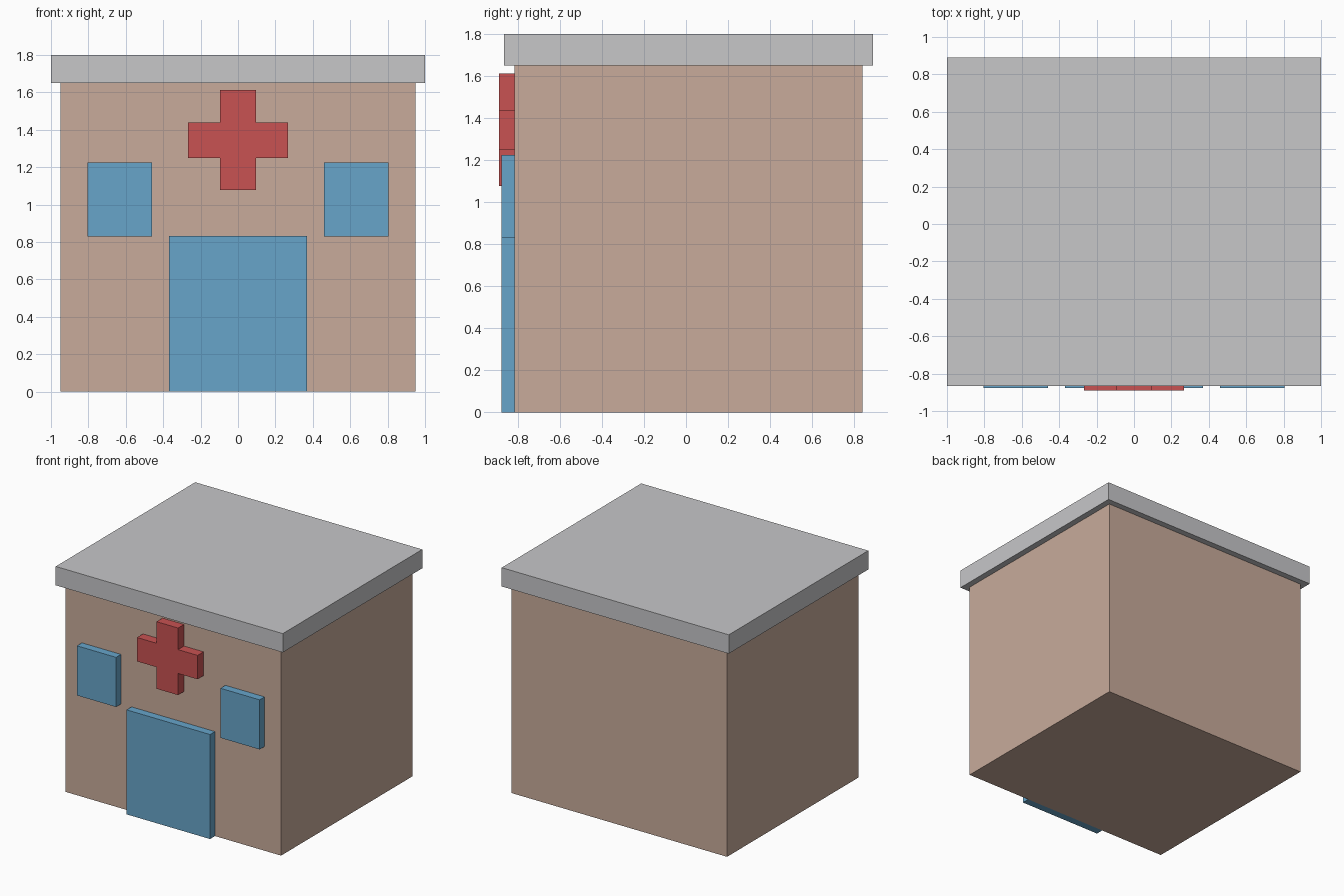
import bpy
import bmesh

cube = bpy.data.objects.get("Cube")
if cube:
    bpy.data.objects.remove(cube, do_unlink=True)


def material(name, rgb):
    mat = bpy.data.materials.new(name)
    mat.use_nodes = True
    colour = (*rgb, 1.0)
    mat.diffuse_color = colour
    mat.node_tree.nodes["Principled BSDF"].inputs["Base Color"].default_value = colour
    return mat


def extrude_front(name, outline, y_front, y_back, mat):
    """Flat x-z outline, extruded from y_front to y_back."""
    bm = bmesh.new()
    face = bm.faces.new([bm.verts.new((x, y_front, z)) for x, z in outline])
    result = bmesh.ops.extrude_face_region(bm, geom=[face], use_keep_orig=True)
    moved = [v for v in result["geom"] if isinstance(v, bmesh.types.BMVert)]
    bmesh.ops.translate(bm, verts=moved, vec=(0, y_back - y_front, 0))
    bmesh.ops.recalc_face_normals(bm, faces=bm.faces)
    mesh = bpy.data.meshes.new(name)
    bm.to_mesh(mesh)
    bm.free()
    mesh.materials.append(mat)
    obj = bpy.data.objects.new(name, mesh)
    bpy.context.collection.objects.link(obj)
    return obj


def box(name, x, y, z, mat):
    outline = [(x[0], z[0]), (x[1], z[0]), (x[1], z[1]), (x[0], z[1])]
    return extrude_front(name, outline, y[0], y[1], mat)


wall_tan = material("wall tan", (0.578, 0.407, 0.328))
roof_grey = material("roof grey", (0.571, 0.571, 0.584))
glass_blue = material("glass blue", (0.136, 0.376, 0.591))
cross_red = material("cross red", (0.578, 0.084, 0.084))

WALL_FRONT = -0.815
GLASS_FRONT = -0.877
ROOF_BASE = 1.65

# Building and overhanging flat roof
box("walls", (-0.95, 0.95), (WALL_FRONT, 0.84), (0, ROOF_BASE), wall_tan)
box("roof", (-1, 1), (-0.865, 0.89), (ROOF_BASE, 1.8), roof_grey)

# Door and the pair of windows
glass_depth = (GLASS_FRONT, WALL_FRONT)
box("door", (-0.368, 0.368), glass_depth, (0, 0.832), glass_blue)
for side, x in (("left", (0.46, 0.805)), ("right", (-0.805, -0.46))):
    box(side + "_window", x, glass_depth, (0.83, 1.225), glass_blue)

# Raised cross above the door: one quarter corner turned four times
arm, half, centre = 0.267, 0.095, 1.345
outline = []
x_dir, z_dir = 1, 0
for _ in range(4):
    for along, across in ((half, -half), (arm, -half), (arm, half)):
        outline.append((along * x_dir - across * z_dir,
                        centre + along * z_dir + across * x_dir))
    x_dir, z_dir = -z_dir, x_dir
extrude_front("front_cross", outline, -0.89, WALL_FRONT, cross_red)
